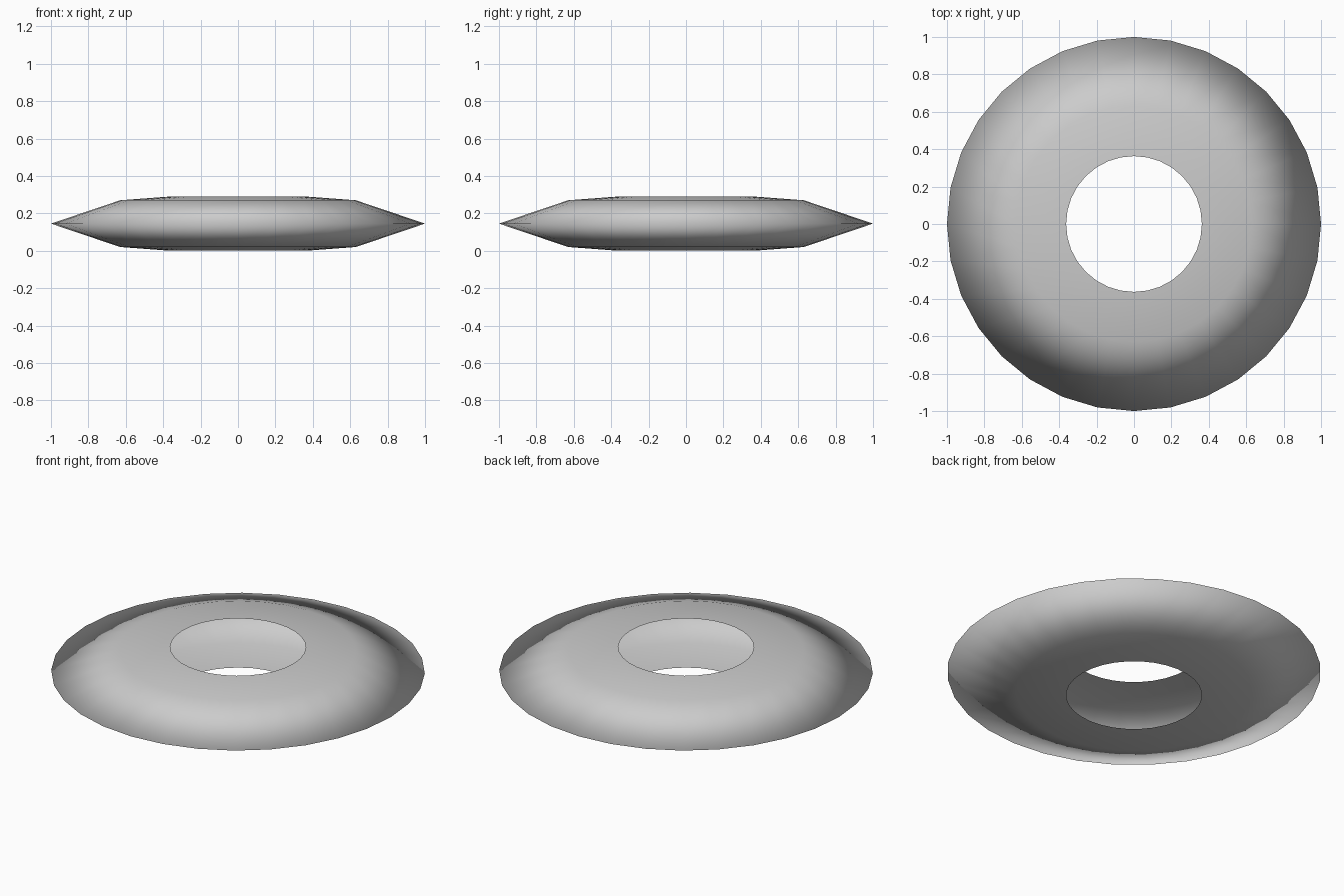
import bpy, bmesh, math

if "Cube" in bpy.data.objects:
    bpy.data.objects.remove(bpy.data.objects["Cube"])

SIDES = 32
# Half-profile (radius, height): open at the hole, sharp at the outer rim
PROFILE = [(0.363, 0.0), (0.63, 0.02), (1.0, 0.145), (0.63, 0.27), (0.363, 0.29)]

# Hollow ring shell: stacked circles joined into bands
bm = bmesh.new()
rings = []
for r, z in PROFILE:
    rings.append([bm.verts.new((r * math.cos(2 * math.pi * i / SIDES),
                                r * math.sin(2 * math.pi * i / SIDES), z))
                  for i in range(SIDES)])
for a, b in zip(rings, rings[1:]):
    for i in range(SIDES):
        j = (i + 1) % SIDES
        face = bm.faces.new((a[i], a[j], b[j], b[i]))
        face.smooth = True

mesh = bpy.data.meshes.new("ring_shell")
bm.to_mesh(mesh)
bm.free()
ring = bpy.data.objects.new("ring_shell", mesh)
bpy.context.collection.objects.link(ring)
